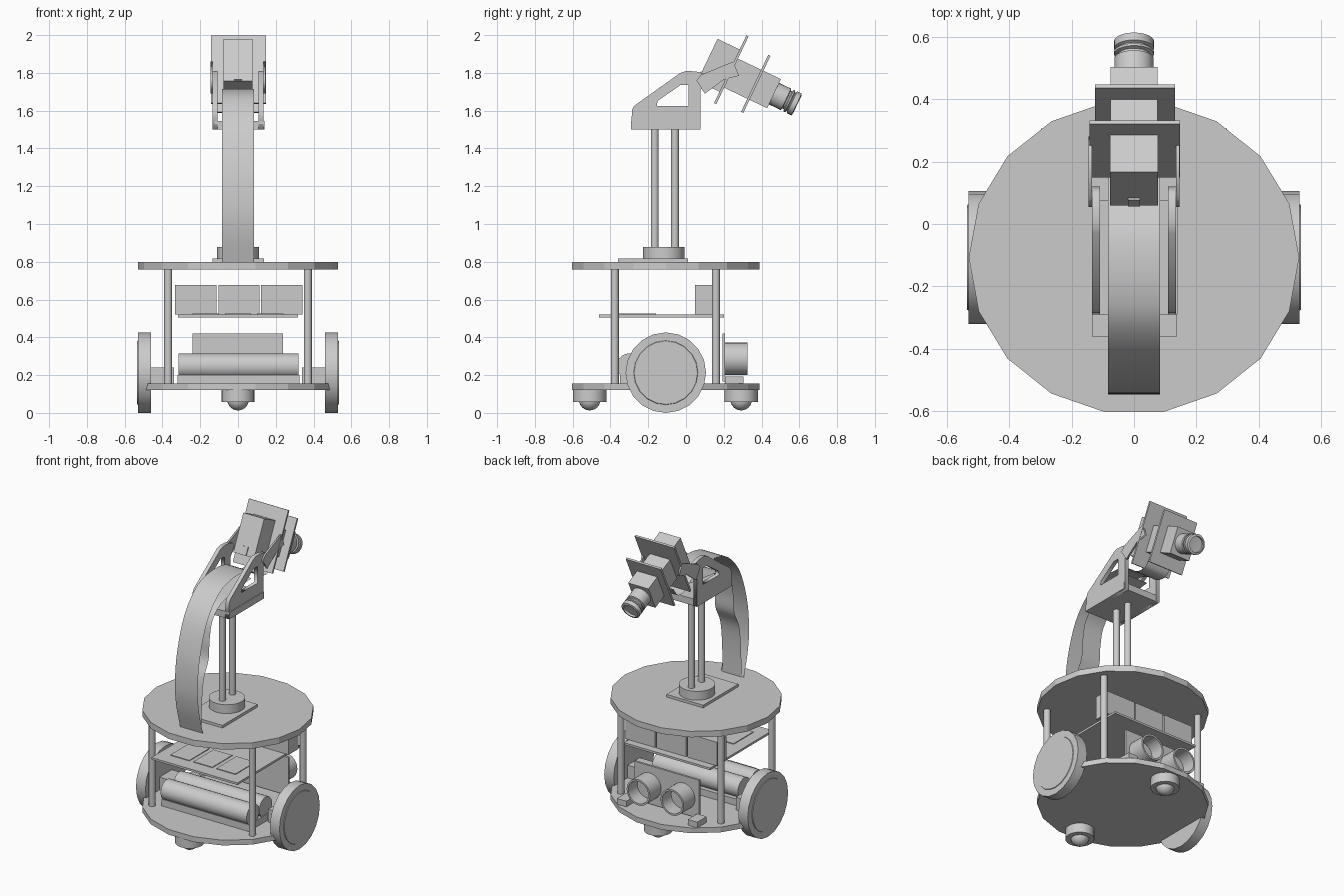
import bpy, math
from mathutils import Matrix, Vector

if "Cube" in bpy.data.objects:
    bpy.data.objects.remove(bpy.data.objects["Cube"])

YC = -0.107  # centre of the round chassis along y


def finish(ob, name, smooth=False):
    ob.name = name
    if smooth:
        bpy.ops.object.select_all(action='DESELECT')
        ob.select_set(True)
        bpy.context.view_layer.objects.active = ob
        bpy.ops.object.shade_smooth_by_angle(angle=math.radians(40))
    return ob


def box(name, x, y, z, mat=None):
    """Box from three (min, max) ranges, optionally placed by a matrix."""
    bpy.ops.mesh.primitive_cube_add(size=1)
    ob = bpy.context.object
    size = Matrix.Diagonal((x[1] - x[0], y[1] - y[0], z[1] - z[0], 1))
    mid = Matrix.Translation([sum(r) / 2 for r in (x, y, z)])
    ob.data.transform((mat or Matrix()) @ mid @ size)
    return finish(ob, name)


def lathe(name, prof, n, mat, smooth=True, sx=1, sy=1, start=0):
    """Turn an (r, z) profile about local z; r = 0 points close the ends."""
    verts, faces, rings = [], [], []
    for r, z in prof:
        k = 1 if r == 0 else n
        rings.append(range(len(verts), len(verts) + k))
        for i in range(k):
            a = start + 2 * math.pi * i / n
            verts.append(mat @ Vector((r * sx * math.cos(a), r * sy * math.sin(a), z)))
    for a, b in zip(rings, rings[1:]):
        for i in range(n):
            j = (i + 1) % n
            f = [a[i % len(a)], a[j % len(a)], b[j % len(b)], b[i % len(b)]]
            faces.append(list(dict.fromkeys(f)))
    me = bpy.data.meshes.new(name)
    me.from_pydata(verts, [], faces)
    ob = bpy.data.objects.new(name, me)
    bpy.context.collection.objects.link(ob)
    return finish(ob, name, smooth)


def cyl(name, r, z0, z1, x=0, y=0, n=20, **kw):
    return lathe(name, [(0, z0), (r, z0), (r, z1), (0, z1)], n,
                 Matrix.Translation((x, y, 0)), **kw)


def side_plate(name, x, half, loops):
    """Flat plate in the yz plane; later loops are holes."""
    cu = bpy.data.curves.new(name, 'CURVE')
    cu.dimensions, cu.fill_mode, cu.extrude = '2D', 'BOTH', half
    for pts in loops:
        sp = cu.splines.new('POLY')
        sp.points.add(len(pts) - 1)
        for p, (y, z) in zip(sp.points, pts):
            p.co = (y, z, 0, 1)
        sp.use_cyclic_u = True
    ob = bpy.data.objects.new(name, cu)
    ob.location.x = x
    ob.rotation_euler = (math.pi / 2, 0, math.pi / 2)
    bpy.context.collection.objects.link(ob)


def ribbon(name, half, pts):
    """Paper-thin strip following a smooth (y, z) path."""
    path = []
    for i in range(len(pts) - 1):
        p = [Vector(pts[max(0, min(len(pts) - 1, i + k))]) for k in (-1, 0, 1, 2)]
        for s in range(5):
            t = s / 5
            path.append(0.5 * (2 * p[1] + (p[2] - p[0]) * t
                        + (2 * p[0] - 5 * p[1] + 4 * p[2] - p[3]) * t * t
                        + (3 * p[1] - p[0] - 3 * p[2] + p[3]) * t ** 3))
    path.append(Vector(pts[-1]))
    verts = [(s * half, q.x, q.y) for q in path for s in (-1, 1)]
    faces = [(2 * i, 2 * i + 1, 2 * i + 3, 2 * i + 2) for i in range(len(path) - 1)]
    me = bpy.data.meshes.new(name)
    me.from_pydata(verts, [], faces)
    ob = bpy.data.objects.new(name, me)
    bpy.context.collection.objects.link(ob)
    finish(ob, name, True)


ALONG_X = Matrix.Rotation(math.pi / 2, 4, 'Y')

# Round decks and the posts between them
for name, z0, z1 in (("lower_deck", 0.12, 0.155), ("upper_deck", 0.76, 0.8)):
    cyl(name, 1, z0, z1, y=YC, n=18, smooth=False, sx=0.529, sy=0.503)
for x in (-0.37, 0.37):
    for y in (-0.377, 0.159):
        cyl("deck_post", 0.021, 0.155, 0.76, x, y, n=12)

# Drive wheels with gear motors
for s in (-1, 1):
    m = Matrix.Translation((0, YC, 0.213)) @ ALONG_X
    lathe("wheel", [(0, s * 0.46), (0.213, s * 0.46), (0.213, s * 0.53), (0.17, s * 0.53),
                    (0.168, s * 0.534), (0, s * 0.534)], 20, m)
    box("gear_motor", sorted((s * 0.34, s * 0.46)), (-0.17, -0.04), (0.155, 0.24))

# Ball casters
for y in (-0.51, 0.292):
    m = Matrix.Translation((0, y, 0))
    cyl("caster_housing", 0.088, 0.057, 0.12, y=y)
    ball = [(0.057 * math.cos(t * math.pi / 12), 0.07 + 0.057 * math.sin(t * math.pi / 12))
            for t in range(-5, 1)]
    lathe("caster_ball", [(0, 0.013)] + ball + [(0, 0.07)], 20, m)

# Battery pack
box("battery_tray", (-0.32, 0.325), (-0.35, -0.09), (0.155, 0.2))
for y in (-0.3, -0.165):
    m = Matrix.Translation((0, y, 0.248)) @ ALONG_X
    lathe("battery", [(0, -0.315), (0.067, -0.315), (0.067, 0.32), (0, 0.32)], 20, m)

# Distance sensor with two hollow barrels and feet
box("sensor_board", (-0.24, 0.237), (0.192, 0.206), (0.165, 0.42))
for x in (-0.125, 0.125):
    m = Matrix.Translation((x, 0, 0.286)) @ Matrix.Rotation(-math.pi / 2, 4, 'X')
    lathe("sensor_barrel", [(0.086, 0.2), (0.086, 0.325), (0.074, 0.325),
                            (0.074, 0.23), (0, 0.23)], 24, m)
for x in (-0.262, 0.262):
    box("sensor_foot", (x - 0.035, x + 0.035), (0.206, 0.305), (0.155, 0.193))

# Electronics shelf with modules
box("shelf", (-0.318, 0.318), (-0.46, 0.2), (0.506, 0.52))
for x in (-0.224, 0.005, 0.232):
    box("shelf_module", (x - 0.109, x + 0.109), (0.048, 0.15), (0.52, 0.677))
for x in (-0.17, 0, 0.17):
    box("shelf_pad", (x - 0.07, x + 0.07), (-0.37, -0.16), (0.52, 0.525))

# Neck
box("neck_plate", (-0.134, 0.138), (-0.36, 0.01), (0.8, 0.818))
cyl("neck_collar", 0.11, 0.818, 0.877, y=-0.117, n=24)
for y in (-0.165, -0.058):
    cyl("neck_rod", 0.021, 0.877, 1.5, y=y, n=14)

# Bracket with windowed cheeks, and the arms of the head
box("bracket_base", (-0.125, 0.14), (-0.29, 0.075), (1.5, 1.545))
cheek = [(-0.292, 1.5), (0.077, 1.5), (0.077, 1.71), (0.12, 1.77), (0.1, 1.795), (0.05, 1.808),
         (0.0, 1.81), (-0.03, 1.8), (-0.275, 1.625), (-0.285, 1.605)]
window = [(-0.155, 1.625), (0.012, 1.625), (0.012, 1.735), (-0.03, 1.735), (-0.15, 1.652)]
arm = [(0.055, 1.76), (0.08, 1.79), (0.25, 1.86), (0.28, 1.785), (0.2, 1.765), (0.1, 1.69)]
for s in (-1, 1):
    side_plate("bracket_cheek", s * 0.122, 0.013, [cheek, window])
    side_plate("head_arm", s * 0.14, 0.006, [arm])

# Tilted camera head, built level along y
head = Matrix.Translation((0, 0.466, 1.69)) @ Matrix.Rotation(math.radians(-25.5), 4, 'X')
box("head_rear_box", (-0.077, 0.077), (-0.395, -0.26), (-0.115, 0.133), head)
box("head_rear_nub", (-0.02, 0.02), (-0.402, -0.395), (-0.11, -0.06), head)
box("head_large_plate", (-0.143, 0.148), (-0.265, -0.252), (-0.182, 0.215), head)
box("head_small_plate", (-0.125, 0.132), (-0.116, -0.103), (-0.162, 0.172), head)
box("head_body", (-0.075, 0.075), (-0.252, 0), (-0.085, 0.085), head)
lens = [(0, 0), (0.063, 0), (0.063, 0.07), (0.052, 0.074), (0.052, 0.082), (0.064, 0.086),
        (0.064, 0.094), (0.055, 0.098), (0.055, 0.102), (0.064, 0.106), (0.064, 0.132),
        (0.05, 0.136), (0.05, 0.122), (0, 0.118)]
lathe("lens", lens, 24, head @ Matrix.Rotation(-math.pi / 2, 4, 'X'))

# Flat cables from the upper deck to the head
ribbon("wide_ribbon_cable", 0.084, [
    (-0.49, 0.8), (-0.53, 0.95), (-0.545, 1.1), (-0.525, 1.3), (-0.45, 1.52), (-0.33, 1.66),
    (-0.2, 1.71), (-0.05, 1.71), (0.05, 1.67), (0.12, 1.62), (0.2, 1.61), (0.25, 1.67)])
ribbon("inner_ribbon_cable", 0.07, [
    (-0.485, 0.8), (-0.48, 1.0), (-0.46, 1.15), (-0.41, 1.26), (-0.4, 1.38), (-0.37, 1.5),
    (-0.28, 1.58), (-0.12, 1.61), (0.04, 1.63)])
